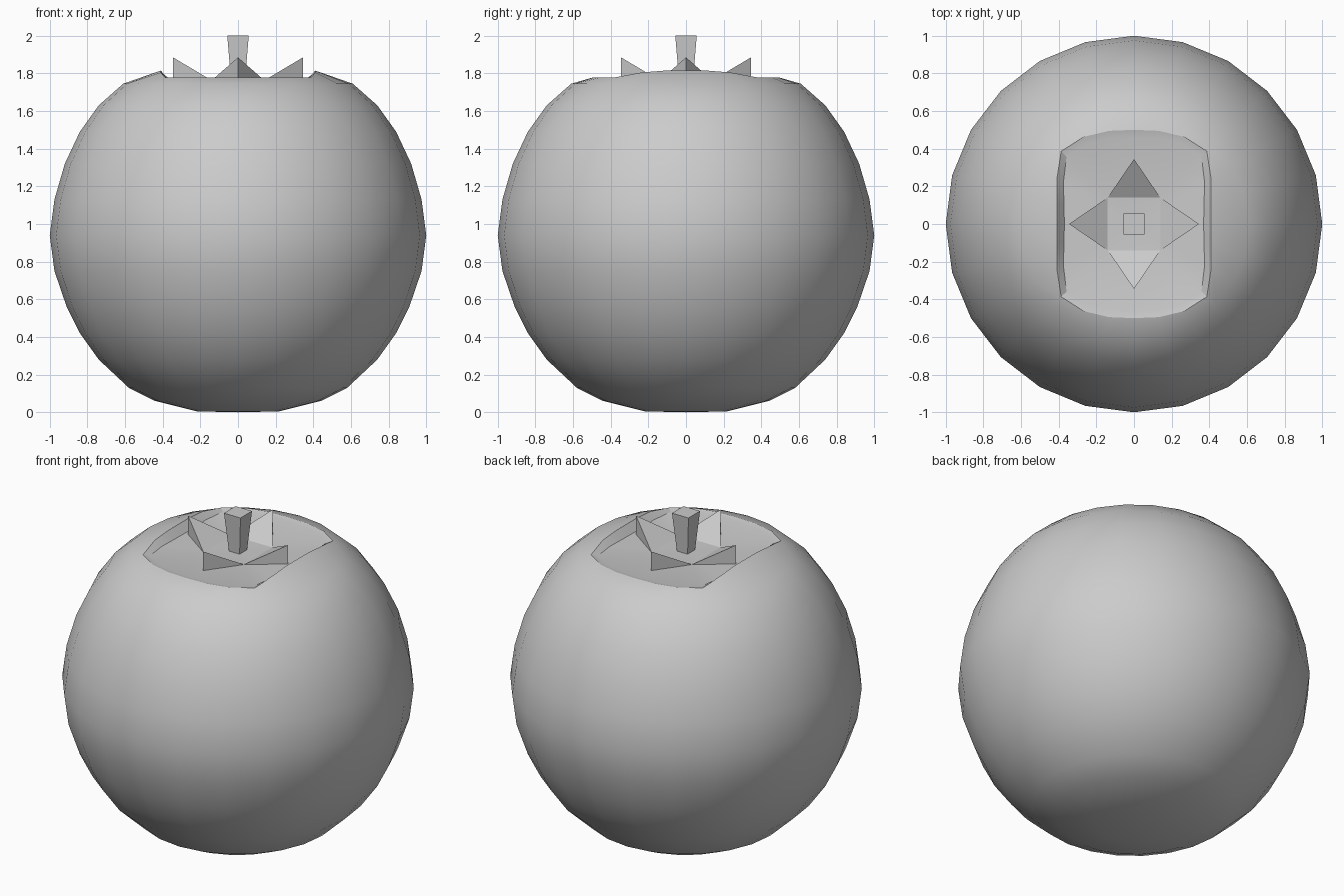
import bpy, bmesh, math

cube = bpy.data.objects.get("Cube")
if cube:
    bpy.data.objects.remove(cube, do_unlink=True)

grey = bpy.data.materials.new("plain grey")
grey.use_nodes = True
COLOUR = (0.6, 0.6, 0.6, 1)
grey.diffuse_color = COLOUR
grey.node_tree.nodes["Principled BSDF"].inputs["Base Color"].default_value = COLOUR


def make(name, bm, smooth=False):
    bmesh.ops.recalc_face_normals(bm, faces=bm.faces)
    mesh = bpy.data.meshes.new(name)
    bm.to_mesh(mesh)
    bm.free()
    mesh.materials.append(grey)
    obj = bpy.data.objects.new(name, mesh)
    bpy.context.collection.objects.link(obj)
    if smooth:
        bpy.ops.object.select_all(action='DESELECT')
        obj.select_set(True)
        bpy.context.view_layer.objects.active = obj
        bpy.ops.object.shade_smooth_by_angle(angle=math.radians(30))
    return obj


# Fruit body: round rings, then a rim raised along the two sides
SIDES = 24
PROFILE = [(0.22, 0.005), (0.44, 0.06), (0.58, 0.13), (0.74, 0.28), (0.84, 0.42),
           (0.91, 0.56), (0.975, 0.75), (1.0, 0.94), (0.975, 1.13), (0.92, 1.32),
           (0.84, 1.49), (0.74, 1.63), (0.61, 1.745)]


def rim_point(angle, inner):
    c, s = math.cos(angle), math.sin(angle)
    side = max(0, min(1, (abs(c) - 0.72) / 0.2))
    r = min(0.55 - 0.05 * abs(s) ** 8, 0.41 / max(abs(c), 0.01))
    if inner:
        return ((r - 0.04) * c, (r - 0.04) * s, 1.768)
    return (r * c, r * s, 1.777 + 0.038 * side)


bm = bmesh.new()
angles = [math.tau * i / SIDES for i in range(SIDES)]
rings = [[bm.verts.new((r * math.cos(a), r * math.sin(a), z)) for a in angles]
         for r, z in PROFILE]
for inner in (False, True):
    rings.append([bm.verts.new(rim_point(a, inner)) for a in angles])
for low, high in zip(rings, rings[1:]):
    for i in range(SIDES):
        j = (i + 1) % SIDES
        bm.faces.new((low[i], low[j], high[j], high[i]))
for ring, z in ((rings[0], 0), (rings[-1], 1.76)):
    centre = bm.verts.new((0, 0, z))
    for i in range(SIDES):
        bm.faces.new((ring[i], ring[(i + 1) % SIDES], centre))
make("fruit_body", bm, smooth=True)

# Four upturned leaf wedges around the stem
for k, name in enumerate(("left", "back", "right", "front")):
    bm = bmesh.new()
    a, b, tip, foot = [bm.verts.new(p) for p in (
        (0.14, -0.14, 1.763), (0.14, 0.14, 1.763), (0.345, 0, 1.885), (0.345, 0, 1.755))]
    for face in ((a, b, tip), (a, tip, foot), (b, foot, tip), (a, foot, b)):
        bm.faces.new(face)
    make(name + "_leaf", bm).rotation_euler.z = k * math.pi / 2

# Square stem, wider at its top
bm = bmesh.new()
bmesh.ops.create_cube(bm, size=1)
for v in bm.verts:
    half, z = (0.057, 2.0) if v.co.z > 0 else (0.036, 1.75)
    v.co = (math.copysign(half, v.co.x), math.copysign(half, v.co.y), z)
make("stem", bm)
